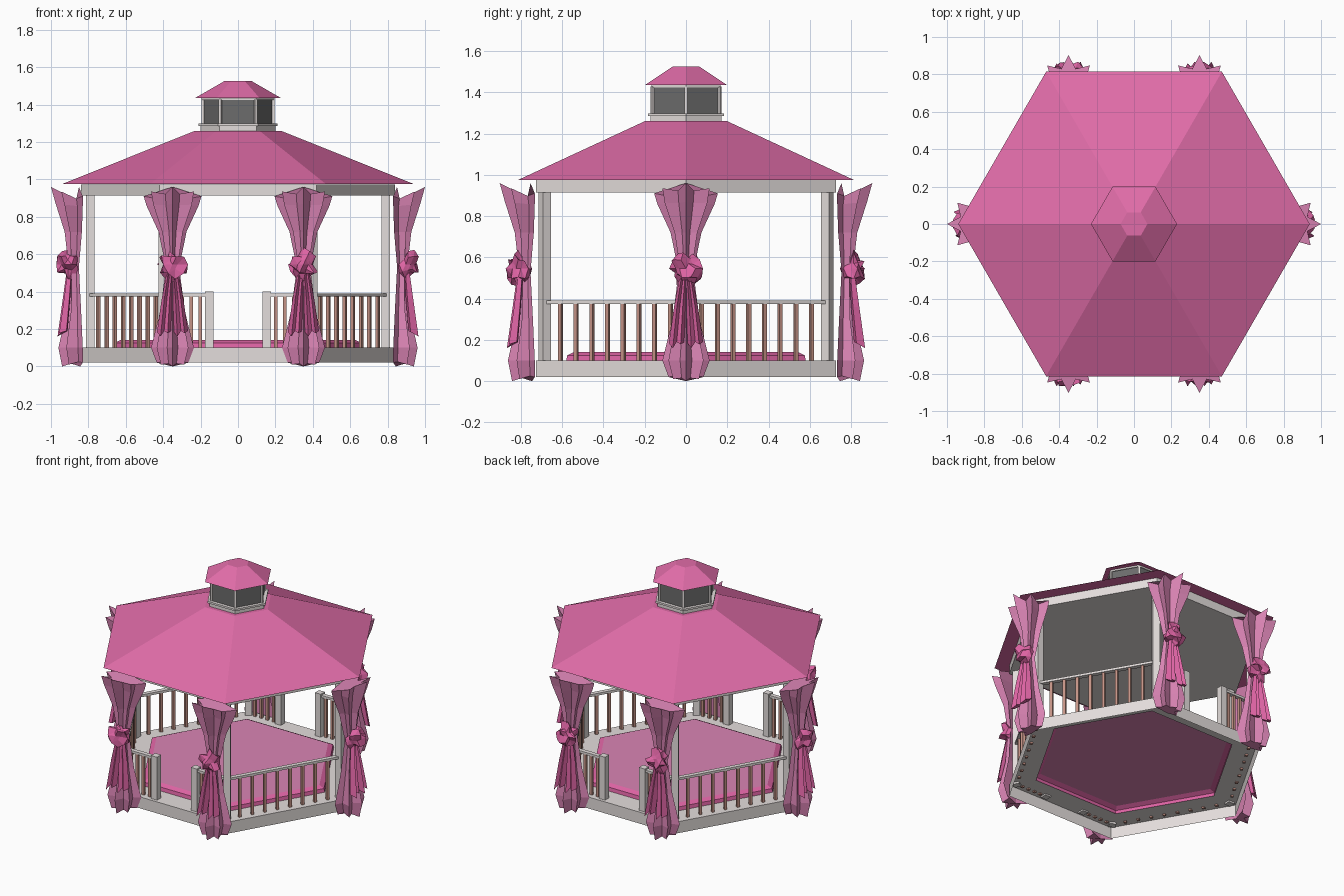
import bpy, bmesh, math, random
from mathutils import Matrix, Vector

if "Cube" in bpy.data.objects:
    bpy.data.objects.remove(bpy.data.objects["Cube"])

random.seed(4)


def lin(c):
    return c / 12.92 if c <= 0.04045 else ((c + 0.055) / 1.055) ** 2.4


def material(name, hexcode):
    m = bpy.data.materials.new(name)
    m.diffuse_color = [lin(int(hexcode[i:i + 2], 16) / 255) for i in (0, 2, 4)] + [1]
    m.use_nodes = True
    m.node_tree.nodes["Principled BSDF"].inputs["Base Color"].default_value = m.diffuse_color
    return m


WHITE = material("white trim", "E4DEDC")
WOOD = material("rosy wood", "C69487")
ROOF = material("roof pink", "E06CA8")
HOT = material("ribbon pink", "DE64A4")
DUSTY = material("dusty pink", "DA84B4")
GLASS = material("dark glass", "6C6C6C")


def finish(name, bm, mats, matrix=None):
    bmesh.ops.recalc_face_normals(bm, faces=bm.faces)
    me = bpy.data.meshes.new(name)
    if matrix:
        bm.transform(matrix)
    bm.to_mesh(me)
    bm.free()
    for m in mats:
        me.materials.append(m)
    ob = bpy.data.objects.new(name, me)
    bpy.context.collection.objects.link(ob)
    return ob


def loft(bm, rings, cap_start=True, cap_end=True):
    vs = [[bm.verts.new(p) for p in r] for r in rings]
    n = len(vs[0])
    for a, b in zip(vs, vs[1:]):
        for i in range(n):
            bm.faces.new((a[i], a[(i + 1) % n], b[(i + 1) % n], b[i]))
    if cap_start:
        bm.faces.new(vs[0][::-1])
    if cap_end:
        bm.faces.new(vs[-1])


def corner(r, k, z=0):
    return Vector((r * math.cos(k * math.pi / 3), r * math.sin(k * math.pi / 3), z))


def hexagon(name, profile, mats, caps=(True, True)):
    """Six-sided solid from (radius, z) pairs."""
    bm = bmesh.new()
    loft(bm, [[corner(r, k, z) for k in range(6)] for r, z in profile], *caps)
    return finish(name, bm, mats)


def box(bm, centre, size, angle=0):
    m = Matrix.Translation(centre) @ Matrix.Rotation(angle, 4, 'Z') @ Matrix.Diagonal((*size, 1))
    bmesh.ops.create_cube(bm, size=1, matrix=m)


# Base skirt with open underside, and floor with a hole under the rug
hexagon("base_floor", [(0.84, 0.02), (0.84, 0.10), (0.66, 0.10)], [WHITE], (False, False))

# Rug: bright sloped border, dusty top
rug = hexagon("rug", [(0.67, 0.10), (0.665, 0.125), (0.63, 0.14)], [HOT, DUSTY], (False, True))
for p in rug.data.polygons:
    p.material_index = int(abs(p.normal.z) > 0.99)

# Ceiling beam slab and main roof
hexagon("ceiling_beam", [(0.84, 0.915), (0.84, 0.974)], [WHITE])
hexagon("roof", [(0.94, 0.975), (0.23, 1.26)], [ROOF])

# Lantern on top
hexagon("lantern_base", [(0.20, 1.258), (0.20, 1.285), (0.212, 1.285), (0.212, 1.298)], [WHITE])
hexagon("lantern_glass", [(0.187, 1.298), (0.187, 1.43)], [GLASS])
hexagon("lantern_top_trim", [(0.194, 1.424), (0.194, 1.436)], [WHITE])
hexagon("lantern_roof", [(0.23, 1.435), (0.072, 1.526)], [ROOF])
bm = bmesh.new()
for k in range(6):
    box(bm, corner(0.187, k, 1.363), (0.014, 0.014, 0.13), k * math.pi / 3)
finish("lantern_posts", bm, [WHITE])

# Corner posts
bm = bmesh.new()
for k in range(6):
    box(bm, corner(0.79, k, 0.503), (0.045, 0.045, 0.83), k * math.pi / 3)
finish("corner_posts", bm, [WHITE])

# Railings: four full sides, front and back left open between short posts
rails, bars, newels = bmesh.new(), bmesh.new(), bmesh.new()


def railing(a, b, count):
    d = b - a
    ang = math.atan2(d.y, d.x)
    mid = (a + b) / 2
    box(rails, (mid.x, mid.y, 0.382), (d.length, 0.03, 0.016), ang)
    for i in range(1, count + 1):
        p = a + d * i / (count + 1)
        box(bars, (p.x, p.y, 0.233), (0.018, 0.018, 0.285), ang)


for k in range(6):
    a, b = corner(0.79, k), corner(0.79, k + 1)
    if k in (1, 4):
        for p, q in ((a, b), (b, a)):
            end = p + (q - p) * 0.305
            railing(p, end, 4)
            box(newels, (end.x, end.y, 0.245), (0.045, 0.045, 0.31))
    else:
        railing(a, b, 8)
finish("handrails", rails, [WHITE])
finish("balusters", bars, [WOOD])
finish("short_posts", newels, [WHITE])


# Curtains: local x sideways, local y outward
def pleats(w, v0, d, z, lift, n=9, inner=0.62):
    ring = []
    for i in range(n):
        a = math.radians(-95 + 190 * i / (n - 1))
        k = inner if i % 2 else 1
        edge = abs(i - (n - 1) / 2) / ((n - 1) / 2)
        dz = lift * (edge + (0.5 if i % 2 else 0))
        ring.append(Vector((w * k * math.sin(a), max(v0 + d * k * math.cos(a), 0), z - dz)))
    ring.append(Vector((0, v0 + d * 0.12, z)))
    return ring


LEVELS = [(0.0, 0.085, 0, 0.11, -0.02), (0.10, 0.115, 0, 0.13, 0),
          (0.30, 0.065, 0.015, 0.07, 0), (0.53, 0.036, 0.025, 0.05, 0),
          (0.72, 0.075, 0.012, 0.085, 0), (0.87, 0.14, 0, 0.145, 0.01),
          (0.96, 0.155, 0, 0.17, 0.05)]


def ribbon_tail(bm, side):
    rings = []
    for z, u, v, w, t in ((0.52, 0.012, 0.07, 0.016, 0.015), (0.36, 0.03, 0.085, 0.028, 0.022),
                          (0.19, 0.045, 0.105, 0.038, 0.03)):
        drop = 0.03 if z < 0.2 else 0
        rings.append([Vector((side * u + x * w, v + y * t, z - drop * s)) for x, y, s in
                      ((-1, -0.6, 0), (-0.5, 0.7, 0.4), (0, 0.1, 0), (0.5, 1, 1), (1, -0.4, 0.2), (0, -0.8, 0))])
    loft(bm, rings)


def curtain(name, x, y, angle):
    m = Matrix.Translation((x, y, 0)) @ Matrix.Rotation(angle, 4, 'Z')
    bm = bmesh.new()
    loft(bm, [pleats(w, v, d, z, lift) for z, w, v, d, lift in LEVELS])
    finish(name + "_drape", bm, [DUSTY], m)
    # Crumpled bow knot with two hanging tails
    bm = bmesh.new()
    bmesh.ops.create_icosphere(bm, subdivisions=2, radius=1)
    for v in bm.verts:
        k = random.choice((0.6, 0.7, 1.05, 1.15))
        v.co = Vector((v.co.x * 0.075 * k, 0.08 + v.co.y * 0.058 * k, 0.545 + v.co.z * 0.08 * k))
    for s in (-1, 1):
        ribbon_tail(bm, s)
    finish(name + "_bow", bm, [HOT], m)


for sx, side in ((1, "right"), (-1, "left")):
    curtain(side + "_curtain", sx * 0.83, 0, -sx * math.pi / 2)
    curtain("front_%s_curtain" % side, sx * 0.35, -0.733, math.pi)
    curtain("back_%s_curtain" % side, sx * 0.35, 0.733, 0)
